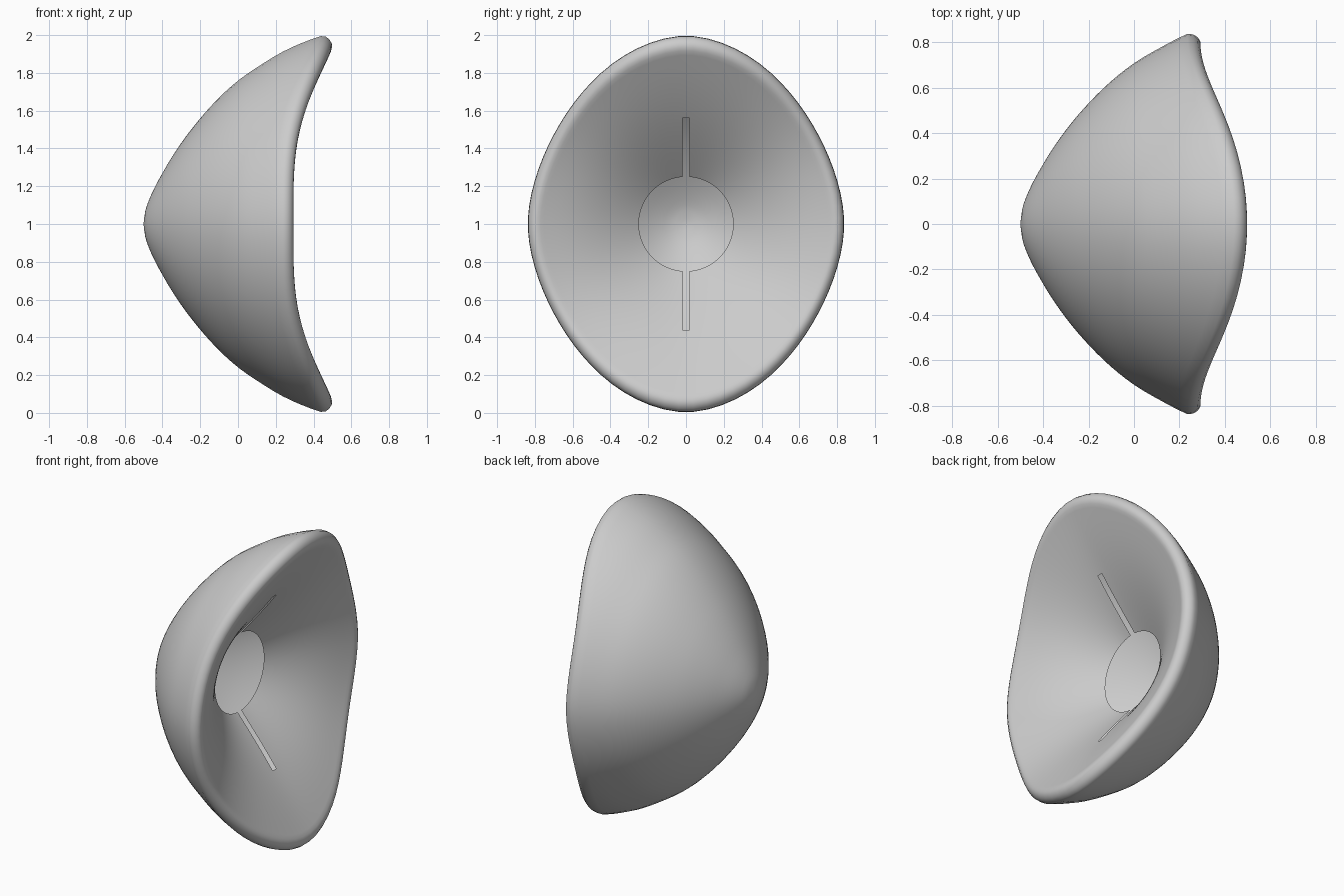
import bpy, bmesh
from math import sin, cos, pi

if "Cube" in bpy.data.objects:
    bpy.data.objects.remove(bpy.data.objects["Cube"])

SEG, ROWS = 80, 30
PROFILE = [(-.5, 0), (-.482, .1), (-.4, .27), (-.3, .43), (-.2, .56), (-.1, .67),
           (0, .76), (.1, .83), (.23, .91), (.35, .965), (.45, 1.0), (.55, 1.03)]


def radius(x):
    # smooth interpolation of the shell profile
    n = len(PROFILE)
    i = 0
    while i < n - 2 and x > PROFILE[i + 1][0]:
        i += 1

    def slope(k):
        if k == 0:
            return 11
        a, b = PROFILE[k - 1], PROFILE[min(k + 1, n - 1)]
        return (b[1] - a[1]) / (b[0] - a[0])
    (x0, y0), (x1, y1) = PROFILE[i], PROFILE[i + 1]
    h = x1 - x0
    t = (x - x0) / h
    return ((2*t**3 - 3*t*t + 1) * y0 + (t**3 - 2*t*t + t) * h * slope(i)
            + (3*t*t - 2*t**3) * y1 + (t**3 - t*t) * h * slope(i + 1))


def rim_x(a):
    return .235 + .205 * abs(sin(a)) ** 3.7


def shape(x, r, a):
    # cross-section goes from round at the apex to a narrow, pointed oval at the rim
    s = min(1, max(0, r))
    p, k = 2 - .19 * s, 1 - .09 * s
    d = (abs(cos(a) / k) ** p + abs(sin(a)) ** p) ** (-1 / p)
    return [x, r * d * cos(a), 1 + r * d * sin(a)]


angles = [2 * pi * (i + .5) / SEG for i in range(SEG)]
bm = bmesh.new()


def ring(f):
    return [bm.verts.new(f(a)) for a in angles]


def bridge(a, b):
    return [bm.faces.new((a[i], a[(i + 1) % SEG], b[(i + 1) % SEG], b[i]))
            for i in range(SEG)]


def outer_point(u, a):
    x = -.5 + (rim_x(a) + .5) * u ** 1.7
    return shape(x, radius(x), a)


def rim_point(dx, dr, a):
    return shape(rim_x(a) + dx, radius(rim_x(a)) - dr, a)


def lining_point(u, a):
    # funnel from the inner rim (u=1) down to the round opening (u=0)
    rim = rim_point(.053, .08, a)
    hole = (.01, .25 * cos(a), 1 + .25 * sin(a))
    p = [h + (r - h) * u for r, h in zip(rim, hole)]
    p[0] += .025 * sin(pi * u)
    # keep the two slots parallel-sided
    if abs(cos(a)) < .05 and abs(p[2] - 1) < .57:
        p[1] = .0175 if cos(a) > 0 else -.0175
    return p


# outer shell
apex = bm.verts.new((-.5, 0, 1))
prev = ring(lambda a: outer_point(1 / ROWS, a))
for i in range(SEG):
    bm.faces.new((apex, prev[(i + 1) % SEG], prev[i]))
for j in range(2, ROWS + 1):
    cur = ring(lambda a: outer_point(j / ROWS, a))
    bridge(prev, cur)
    prev = cur

# rounded rim
for dx, dr in ((.025, .003), (.045, .018), (.057, .04), (.058, .06), (.053, .08)):
    cur = ring(lambda a: rim_point(dx, dr, a))
    bridge(prev, cur)
    prev = cur

# inner lining, open in the middle with a slot above and below
slot = []
for j in range(ROWS - 1, -1, -1):
    cur = ring(lambda a: lining_point(j / ROWS, a))
    faces = bridge(prev, cur)
    for f in (faces[SEG // 4 - 1], faces[3 * SEG // 4 - 1]):
        if max(abs(v.co.z - 1) for v in f.verts) < .57:
            slot.append(f)
    prev = cur
bmesh.ops.recalc_face_normals(bm, faces=bm.faces)
bmesh.ops.delete(bm, geom=slot, context='FACES')

mesh = bpy.data.meshes.new("domed_shell")
bm.to_mesh(mesh)
bm.free()
shell = bpy.data.objects.new("domed_shell", mesh)
bpy.context.collection.objects.link(shell)
bpy.context.view_layer.objects.active = shell
shell.select_set(True)
bpy.ops.object.shade_smooth_by_angle(angle=.7)
